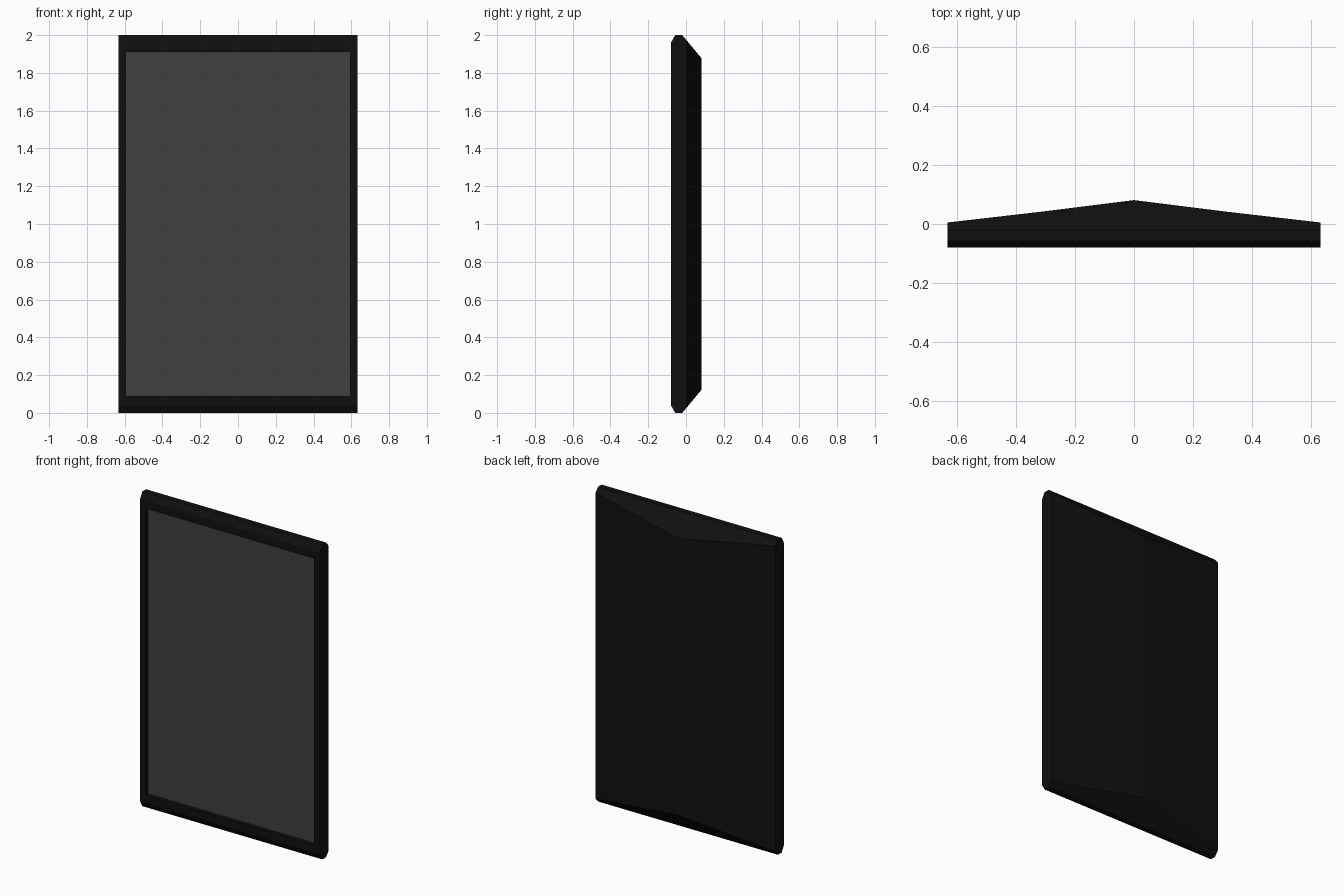
import bpy, bmesh, math
from mathutils import Vector

if "Cube" in bpy.data.objects:
    bpy.data.objects.remove(bpy.data.objects["Cube"])

HW, FRONT, FLOOR = 0.633, -0.08, -0.058


def material(name, v):
    m = bpy.data.materials.new(name)
    m.diffuse_color = (v, v, v, 1)
    m.use_nodes = True
    m.node_tree.nodes["Principled BSDF"].inputs["Base Color"].default_value = m.diffuse_color
    return m


def add_object(name, bm, mat):
    me = bpy.data.meshes.new(name)
    bm.to_mesh(me)
    bm.free()
    me.materials.append(mat)
    ob = bpy.data.objects.new(name, me)
    bpy.context.collection.objects.link(ob)
    return ob


# Casing: side profile lofted across the width, back bulging to a central ridge
bm = bmesh.new()
rings = []
for x, back in [(-HW, 0.005), (-0.32, 0.041), (0, 0.081), (0.32, 0.041), (HW, 0.005)]:
    half = [(FRONT, 0.04), (-0.057, 0.0), (-0.02, 0.0), (back, (back + 0.02) * 1.2)]
    prof = half + [(y, 2 - z) for y, z in reversed(half)]
    rings.append([bm.verts.new((x, y, z)) for y, z in prof])
n = len(rings[0])
for a, b in zip(rings, rings[1:]):
    for i in range(n):
        j = (i + 1) % n
        bm.faces.new((a[i], a[j], b[j], b[i]))
bm.faces.new(rings[0])
bm.faces.new(rings[-1])
bmesh.ops.recalc_face_normals(bm, faces=bm.faces[:])
bmesh.ops.dissolve_limit(bm, angle_limit=math.radians(0.2), verts=bm.verts[:], edges=bm.edges[:])

# Recess for the screen: inset the front face and sink it
face = min(bm.faces, key=lambda f: f.calc_center_median().y)
bmesh.ops.inset_region(bm, faces=[face], thickness=0.04)
for v in face.verts:
    v.co = (math.copysign(0.592, v.co.x), FRONT, 1 + math.copysign(0.91, v.co.z - 1))
floor = bmesh.ops.extrude_discrete_faces(bm, faces=[face])["faces"][0]
for v in floor.verts:
    v.co.y = FLOOR
corners = [v.co.copy() for v in floor.verts]
bmesh.ops.delete(bm, geom=[floor], context='FACES_ONLY')
add_object("casing", bm, material("black_plastic", 0.005))

# Screen panel closing the recess
bm = bmesh.new()
bm.faces.new([bm.verts.new(c) for c in corners])
add_object("screen", bm, material("screen_grey", 0.05))
